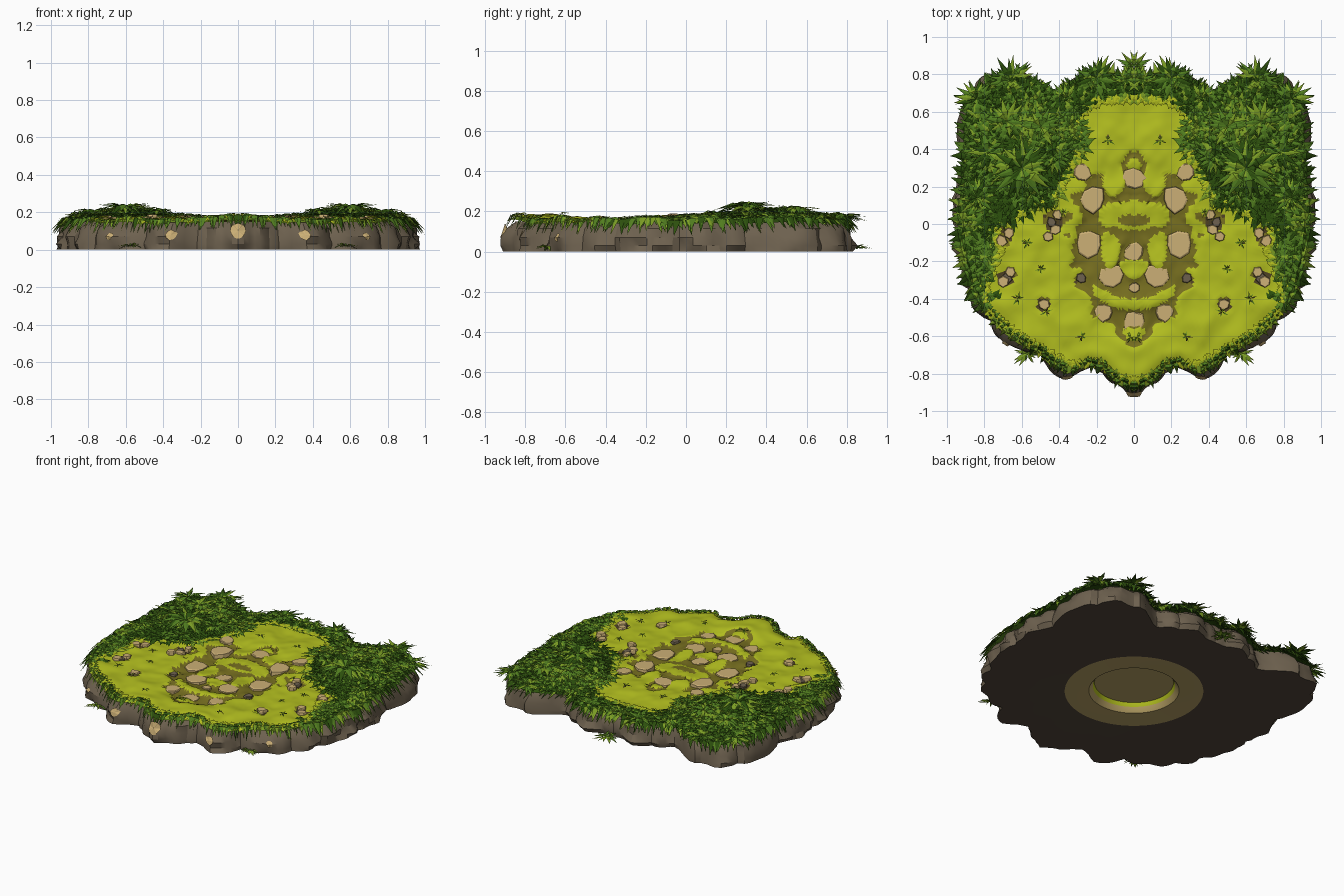
import bpy, bmesh, math, random
from math import sin, cos, pi, atan2, hypot, exp
from mathutils import Vector, noise

random.seed(4)
rnd, pick = random.uniform, random.choice
if "Cube" in bpy.data.objects:
    bpy.data.objects.remove(bpy.data.objects["Cube"])

# Palette, one material per flat colour
COLOURS = {
    "moss_lime": (.45, .52, .014), "leaf_light": (.2, .34, .018),
    "leaf_green": (.085, .21, .014), "leaf_dark": (.026, .08, .004),
    "dirt_olive": (.18, .155, .014), "stone_tan": (.6, .43, .18),
    "rock_grey": (.155, .12, .078), "underside_dark": (.085, .062, .044),
    "rim_brown": (.48, .36, .13), "soil_brown": (.08, .055, .018)}
LIME, LIGHT, GREEN, DARK, DIRT, TAN, ROCK, UNDER, RIM, SOIL = range(len(COLOURS))
MATS = []
for name, rgb in COLOURS.items():
    m = bpy.data.materials.new(name)
    m.use_nodes = True
    m.diffuse_color = (*rgb, 1)
    m.node_tree.nodes["Principled BSDF"].inputs["Base Color"].default_value = (*rgb, 1)
    MATS.append(m)

def finish(bm, name, mirror=True, angle=None):
    mesh = bpy.data.meshes.new(name)
    bm.to_mesh(mesh)
    bm.free()
    for m in MATS:
        mesh.materials.append(m)
    ob = bpy.data.objects.new(name, mesh)
    bpy.context.collection.objects.link(ob)
    if mirror:
        ob.modifiers.new("Mirror", "MIRROR").use_mirror_merge = False
    if angle:
        bpy.ops.object.select_all(action="DESELECT")
        ob.select_set(True)
        bpy.context.view_layer.objects.active = ob
        bpy.ops.object.shade_smooth_by_angle(angle=math.radians(angle))

# Half outlines from front to back, read as radius against angle
def radial(points):
    table = sorted((atan2(x, -y), hypot(x, y)) for x, y in points)
    def radius(t):
        t = abs((t + pi) % (2 * pi) - pi)
        for (a, ra), (b, rb) in zip(table, table[1:]):
            if t <= b:
                return ra + (rb - ra) * (t - a) / (b - a)
        return table[-1][1]
    return radius

edge = radial([(0, -.92), (.1, -.88), (.17, -.8), (.27, -.78), (.36, -.83), (.46, -.78),
               (.52, -.72), (.64, -.66), (.74, -.58), (.84, -.47), (.91, -.34), (.95, -.15),
               (.97, 0), (.95, .2), (.94, .45), (.92, .66), (.8, .8), (.62, .83), (.48, .74),
               (.4, .72), (.3, .8), (.18, .84), (.08, .8), (0, .82)])
lime_edge = radial([(0, -.84), (.11, -.8), (.18, -.74), (.35, -.75), (.5, -.67), (.6, -.61),
                    (.72, -.52), (.81, -.42), (.76, -.28), (.7, -.14), (.74, -.02), (.6, .05),
                    (.5, .09), (.4, .15), (.31, .3), (.26, .4), (.29, .55), (.23, .63), (0, .66)])

def noisy(x, y, scale):
    return noise.noise(Vector((abs(x) * scale, y * scale, .37)))

def oval(x, y, cx, cy, rx, ry):
    return hypot((abs(x) - cx) / rx, (y - cy) / ry) < 1 + .35 * noisy(x, y, 14)

# Moss islands left standing in the dirt, and bare spots worn into the moss
PATCHES = ((0, .04, .19, .085), (.13, -.13, .05, .1), (0, -.24, .08, .05), (.11, .25, .055, .1))
SPOTS = ((.44, .01, .05, .06), (.48, -.43, .035, .04), (.7, -.07, .045, .05), (.68, -.28, .045, .04))

def ground_colour(x, y):
    q = hypot(x, y) / lime_edge(atan2(x, -y))
    if q > 1:
        return (LIGHT if q < 1.08 else GREEN) if y < 0 else DARK
    if oval(x, y, 0, .02, .11, .03):
        return DIRT
    if oval(x, y, .27, -.31, .045, .035) or any(oval(x, y, *s) for s in SPOTS):
        return SOIL if noisy(x, y, 22) > 0 else DIRT
    smile = abs(y + .43 - 1.6 * x * x) < .032 and abs(x) < .22
    moss = smile or any(oval(x, y, *p) for p in PATCHES)
    return DIRT if oval(x, y, 0, -.11, .34, .45) and not moss else LIME

def height(x, y):
    f = hypot(x, y) / edge(atan2(x, -y))
    z = .165 + .016 * noisy(x, y, 7) + .008 * noisy(x, y, 16)
    z += .04 * exp(-(((abs(x) - .6) / .2) ** 2 + ((y - .42) / .2) ** 2))
    z += .025 * exp(-((x / .15) ** 2 + ((y + .74) / .12) ** 2))
    if hypot(x, y) > .14 and ground_colour(x, y) in (DIRT, SOIL):
        z -= .01
    return z - .035 * max(0, (f - .85) / .15) ** 2

# Closed rings of points around the z axis, joined into bands
SEGS = 180
def polar_object(name, rings, colour, angle):
    bm = bmesh.new()
    loops = [[bm.verts.new(ring(2 * pi * i / SEGS)) for i in range(SEGS)] for ring in rings]
    faces = [(k, bm.faces.new((a[i - 1], a[i], b[i], b[i - 1])))
             for k, (a, b) in enumerate(zip(loops, loops[1:])) for i in range(SEGS)]
    faces.append((len(loops) - 1, bm.faces.new(loops[-1])))
    for k, f in faces:
        c = f.calc_center_median()
        f.material_index = colour(k, c.x, c.y)
    finish(bm, name, mirror=False, angle=angle)

def ground_ring(f):
    def ring(t):
        x, y = .97 * f * edge(t) * sin(t), -.97 * f * edge(t) * cos(t)
        return x, y, height(x, y)
    return ring

RINGS = 54
polar_object("ground_top", [ground_ring(1 - k / RINGS) for k in range(RINGS)],
             lambda k, x, y: ground_colour(x, y), 50)

# Boulder wall, flat underside and the round socket below
def wall_radius(t, k, z):
    u = abs((t + pi) % (2 * pi) - pi)
    gap = 1 - abs(cos(12.5 * u + 1.2 * sin(5 * u))) ** .6
    return edge(t) * (k - .045 * gap + .03 * noisy(sin(t), cos(t) + 3 * z, 11))

def wall_ring(k, z):
    return lambda t: (wall_radius(t, k, z) * sin(t), -wall_radius(t, k, z) * cos(t), z)

def circle(r, z):
    return lambda t: (r * sin(t), -r * cos(t), z)

BANDS = (ROCK, ROCK, ROCK, ROCK, UNDER, RIM, RIM, LIME, RIM)
polar_object("rock_base",
             [wall_ring(.93, .15), wall_ring(.975, .115), wall_ring(.995, .07),
              wall_ring(1, .03), wall_ring(.995, 0), circle(.43, 0), circle(.28, .004),
              circle(.255, .035), circle(.245, .06)], lambda k, x, y: BANDS[k], 30)

# Folded leaf blade: base, two shoulders, midrib and tip
def leaf(bm, base, a, length, width, rise, drop, colour):
    d, s, up = Vector((cos(a), sin(a), 0)), Vector((sin(a), -cos(a), 0)), Vector((0, 0, 1))
    mid, side, sag = base + d * length * .4 + up * rise, s * width / 2, up * width * .12
    b, r, m, l, t = [bm.verts.new(p) for p in (
        base, mid + side - sag, mid, mid - side - sag, base + d * length + up * drop)]
    for tri in ((b, r, m), (b, m, l), (m, r, t), (m, t, l)):
        bm.faces.new(tri).material_index = colour

def on_ground(x, y, lift=.005):
    return Vector((x, y, height(x, y) + lift))

def tuft(bm, centre, size, count, colours, lift=.015):
    for i in range(count):
        a, n = 4 * pi * (i + rnd(0, .8)) / count, size * rnd(.55, 1.1)
        leaf(bm, centre + Vector((0, 0, rnd(0, lift))), a, n, n * .24,
             rnd(.06, .18) * size, rnd(-.2, .15) * size, pick(colours))

# Leaves hanging over the rim, in overlapping rows
bm = bmesh.new()
for f, n, drop in ((.955, 150, -.06), (.93, 150, -.04), (.89, 130, -.02), (.85, 90, -.005)):
    for i in range(n):
        t = pi * (i + rnd(0, 1)) / n
        front = t < 1.05
        if front and f < .9:
            continue
        r = edge(t) * (f - .025)
        size = rnd(.045, .07) if front else rnd(.07, .105)
        greens = (DARK, GREEN, GREEN, LIGHT) if front else (DARK, DARK, GREEN, GREEN, LIGHT)
        leaf(bm, on_ground(r * sin(t), -r * cos(t)), t - pi / 2 + rnd(-.45, .45), size,
             size * .38, .008, drop * rnd(.7, 1.3), pick(greens))
finish(bm, "rim_leaves")

# Undergrowth covering the mounds and the back, with sunlit clumps
bm = bmesh.new()
for i in range(3200):
    x, y = rnd(0, .92), rnd(-.4, .82)
    t, r = atan2(x, -y), hypot(x, y)
    if lime_edge(t) * 1.03 < r < edge(t) * .9 and (y > -.05 or rnd(0, 1) < .4):
        shade = noisy(x, y, 6) + rnd(-.3, .3)
        shade += .35 * exp(-(((x - .6) / .16) ** 2 + ((y - .53) / .12) ** 2))
        size = rnd(.05, .09)
        leaf(bm, on_ground(x, y), atan2(y - .4, x - .6) + rnd(-.9, .9), size, size * .34,
             rnd(.005, .015), rnd(-.015, .01),
             LIGHT if shade > .38 else GREEN if shade > .04 or y < -.05 else DARK)
finish(bm, "undergrowth_leaves")

# Large rosettes on the mounds and along the back
bm = bmesh.new()
for x, y, s in ((.6, .3, .19), (.68, .55, .13), (.5, .52, .12), (.78, .38, .12), (.43, .36, .11),
                (.66, .77, .13), (.84, .67, .12), (.2, .78, .13), (.04, .77, .09), (.36, .67, .1),
                (.84, .14, .11), (.55, .16, .1)):
    sunny = .4 < y < .6
    tuft(bm, on_ground(x, y, .006), s, 40,
         (GREEN, GREEN, LIGHT) if sunny else (DARK, DARK, GREEN, GREEN, LIGHT))
finish(bm, "bush_rosettes")

# Fringe of moss blades around the clearing
bm = bmesh.new()
for i in range(300):
    t = pi * (i + rnd(0, 1)) / 300
    r, size = lime_edge(t) * rnd(.95, 1), rnd(.04, .065)
    a = t - pi / 2 + rnd(-.5, .5)
    base = on_ground(r * sin(t), -r * cos(t), .01)
    tip = base + Vector((cos(a), sin(a), 0)) * size
    fall = max(-.025, min(.005, height(tip.x, tip.y) + .008 - base.z))
    leaf(bm, base, a, size, size * .5, fall * .4 + .004, fall, pick((LIME, LIME, LIME, LIGHT)))
finish(bm, "moss_fringe")

# Small grass tufts in the clearing and at the foot of the rock
bm = bmesh.new()
for x, y in ((.14, .45), (.28, -.6), (.47, -.47), (.5, -.24), (.38, .06), (.62, -.4), (.3, .3),
             (.57, -.1), (.02, -.61)):
    tuft(bm, on_ground(x, y, .002), .04, 9, (LIGHT, LIGHT, GREEN, SOIL), .005)
for x, y in ((.57, -.69), (.01, .85)):
    tuft(bm, Vector((x, y, .012)), .085, 16, (GREEN, LIGHT), .01)
finish(bm, "grass_tufts")

# Flat paving stones and loose rocks
def stone(bm, x, y, r, h, colour, sides=8):
    z, turn, step = height(x, y), rnd(0, pi), 2 * pi / sides
    rough = [rnd(.82, 1.15) for i in range(sides)]
    rows = [[bm.verts.new((x + r * k * g * cos(turn + step * i), y + r * k * g * sin(turn + step * i),
                           zz + rnd(-.1, .1) * h)) for i, g in enumerate(rough)]
            for k, zz in ((1.05, z - .02), (1, z + h * .7), (.88, z + h))]
    faces = [bm.faces.new((a[i - 1], a[i], b[i], b[i - 1]))
             for a, b in zip(rows, rows[1:]) for i in range(sides)]
    for f in faces + [bm.faces.new(rows[-1])]:
        f.material_index = colour

bm = bmesh.new()
for x, y, r in ((0, .24, .062), (0, -.15, .052), (0, -.34, .03), (0, -.52, .062)):
    stone(bm, x, y, r, .012, TAN)
finish(bm, "centre_stones", mirror=False)
bm = bmesh.new()
for x, y, r in ((.22, .13, .07), (.24, -.11, .072), (.28, .28, .05), (.12, -.28, .062),
                (.16, -.47, .05)):
    stone(bm, x, y, r, .012, TAN)
for x, y in ((.41, .05), (.42, -.03), (.46, -.07), (.67, -.05), (.71, -.09), (.66, -.26),
             (.7, -.31), (.48, -.43)):
    stone(bm, x, y, rnd(.026, .036), .022, TAN, 6)
for x, y in ((.28, -.29), (.44, .01), (.68, -.29)):
    stone(bm, x, y, .028, .014, ROCK, 6)
finish(bm, "side_stones")

# Pale patches set on the front boulders
bm = bmesh.new()
for t, z, r in ((0, .1, .042), (.41, .08, .027), (.82, .07, .02)):
    verts = []
    for i in range(9):
        a, k = 2 * pi * i / 9, r * rnd(.85, 1.1)
        u, zz = t + k * cos(a) / edge(t), z + k * sin(a)
        d = wall_radius(u, .995 - .3 * max(0, zz - .07), zz) + .009
        verts.append(bm.verts.new((d * sin(u), -d * cos(u), zz)))
    hub = bm.verts.new(sum((v.co for v in verts), Vector()) / 9 + Vector((sin(t), -cos(t), 0)) * .006)
    for i in range(9):
        bm.faces.new((hub, verts[i - 1], verts[i])).material_index = TAN
finish(bm, "boulder_patches")
